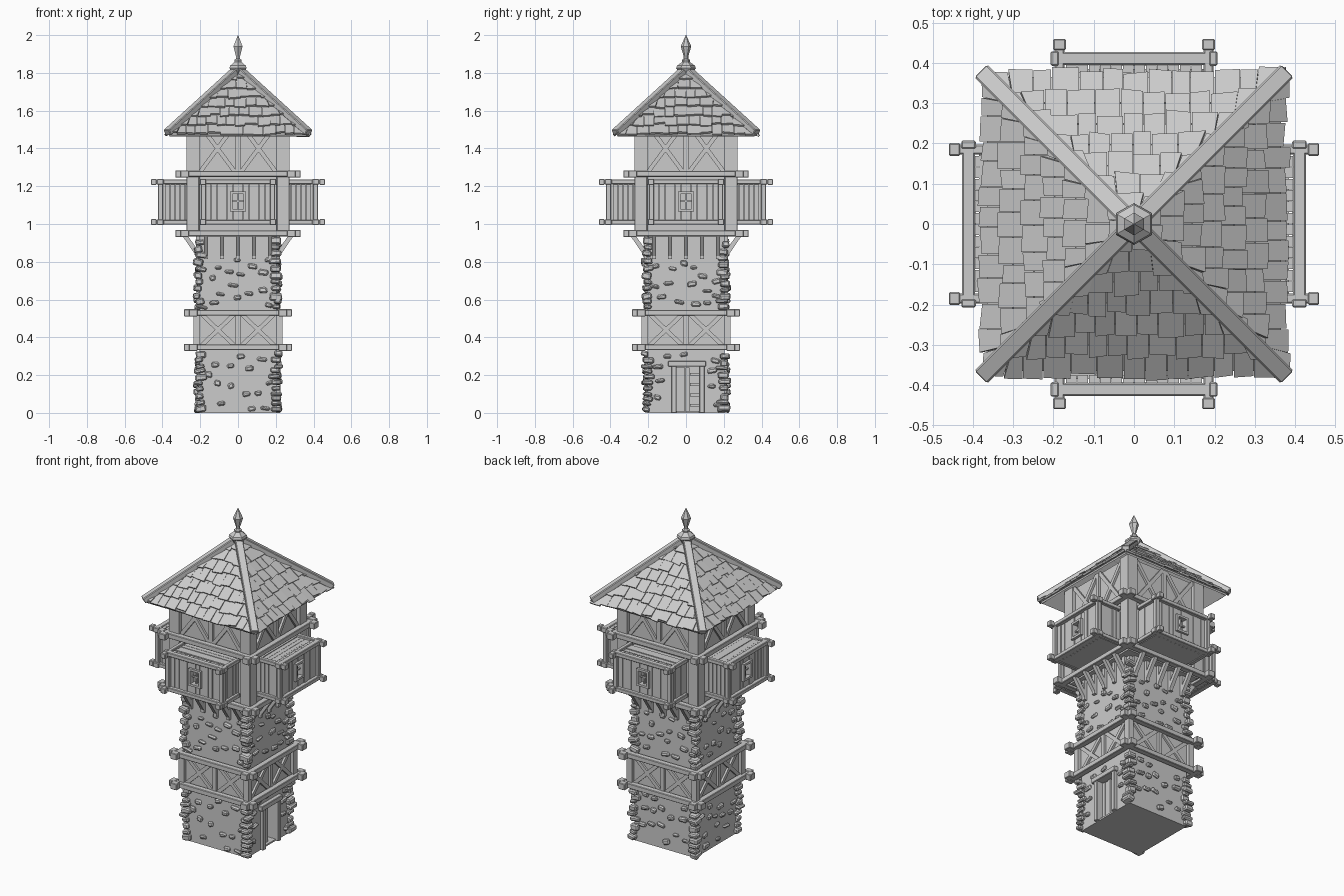
import bpy, bmesh, math, random
from mathutils import Matrix, Vector

random.seed(4)
if "Cube" in bpy.data.objects:
    bpy.data.objects.remove(bpy.data.objects["Cube"])

grey = bpy.data.materials.new("plain grey")
grey.use_nodes = True
COLOUR = (0.6, 0.6, 0.6, 1)
grey.diffuse_color = COLOUR
grey.node_tree.nodes["Principled BSDF"].inputs["Base Color"].default_value = COLOUR

# Everything is laid out on the front (-y) side, then turned to the other sides
TURNS = [Matrix.Rotation(i * math.pi / 2, 4, 'Z') for i in range(4)]
uni = random.uniform


def finish(bm, name, bevel=0):
    bmesh.ops.recalc_face_normals(bm, faces=bm.faces)
    mesh = bpy.data.meshes.new(name)
    bm.to_mesh(mesh)
    bm.free()
    obj = bpy.data.objects.new(name, mesh)
    mesh.materials.append(grey)
    bpy.context.scene.collection.objects.link(obj)
    if bevel:
        mod = obj.modifiers.new("bevel", 'BEVEL')
        mod.width = bevel
        mod.segments = 1
    return obj


def block(bm, centre, size, turn=Matrix(), rot=Matrix()):
    m = turn @ Matrix.Translation(centre) @ rot @ Matrix.Diagonal((*size, 1))
    return bmesh.ops.create_cube(bm, size=1, matrix=m)["verts"]


def span(bm, x, y, z, turn=Matrix()):
    """Block given by its (low, high) range on each axis."""
    r = (x, y, z)
    return block(bm, [(a + b) / 2 for a, b in r], [b - a for a, b in r], turn)


def beam(bm, p, q, depth, width, turn=Matrix()):
    p, q = Vector(p), Vector(q)
    rot = (q - p).to_track_quat('X', 'Z').to_matrix().to_4x4()
    block(bm, (p + q) / 2, ((q - p).length, depth, width), turn, rot)


def stone(bm, centre, size, turn):
    rot = Matrix.Rotation(uni(-0.25, 0.25), 4, 'Y')
    verts = block(bm, centre, size, turn, rot)
    for v in verts:
        v.co += Vector((uni(-1, 1), uni(-1, 1), uni(-1, 1))) * 0.004


def ring(name, z, dist, reach, thick=0.03):
    """Crossing beams round the tower with chunky end caps."""
    bm = bmesh.new()
    for t in TURNS:
        block(bm, (0, -dist, z), (2 * reach - 0.02, 0.036, thick), t)
        for s in (-1, 1):
            block(bm, (s * (reach - 0.018), -dist, z), (0.036, 0.044, thick + 0.008), t)
    finish(bm, name, 0.003)


def cross_panel(name, z0, z1, half, post):
    """Corner posts, middle post and two crossed braces on each side."""
    bm = bmesh.new()
    inner = half - post
    for t in TURNS:
        span(bm, (-half, -inner), (-half, -inner), (z0, z1), t)
        span(bm, (-0.012, 0.012), (0.008 - half, 0.03 - half), (z0, z1), t)
        for s in (-1, 1):
            for a, b in ((z0, z1), (z1, z0)):
                beam(bm, (s * 0.012, 0.018 - half, a), (s * inner, 0.018 - half, b), 0.016, 0.022, t)
    finish(bm, name)


# Stone shaft with a door recess
bm = bmesh.new()
span(bm, (-0.205, 0.205), (-0.205, 0.205), (0, 0.95))
shaft = finish(bm, "stone_shaft")
bm = bmesh.new()
span(bm, (-0.05, 0.07), (-0.3, -0.06), (0.01, 0.245), TURNS[1])
cutter = finish(bm, "door_cutter")
cutter.hide_render = True
mod = shaft.modifiers.new("door", 'BOOLEAN')
mod.operation = 'DIFFERENCE'
mod.object = cutter
bpy.context.view_layer.objects.active = shaft
bpy.ops.object.modifier_apply(modifier="door")
bpy.data.objects.remove(cutter)

# Door frame, leaf and steps behind it
bm = bmesh.new()
for x in (-0.064, 0.084):
    block(bm, (x, -0.205, 0.125), (0.028, 0.04, 0.25), TURNS[1])
block(bm, (0.005, -0.207, 0.26), (0.2, 0.046, 0.03), TURNS[1])
finish(bm, "door_frame", 0.003)
bm = bmesh.new()
for i in range(3):
    block(bm, (-0.038 + i * 0.023, -0.18 + 0.004 * (i % 2), 0.125), (0.022, 0.015, 0.23), TURNS[1])
for i in range(4):
    block(bm, (0.045, -0.12, 0.04 + i * 0.055), (0.05, 0.03, 0.014), TURNS[1])
finish(bm, "door_leaf")

# Scattered wall stones and corner stones
bm = bmesh.new()
for side, t in enumerate(TURNS):
    for z0, z1, count in ((0.02, 0.31, 14), (0.57, 0.82, 15)):
        spots = []
        for _ in range(200):
            p = Vector((uni(-0.17, 0.17), uni(z0, z1)))
            door = side == 1 and z0 < 0.1 and abs(p.x) < 0.13 and p.y < 0.3
            if len(spots) < count and not door and all((p - q).length > 0.055 for q in spots):
                spots.append(p)
                stone(bm, (p.x, -0.205, p.y), (uni(0.03, 0.055), 0.028, uni(0.018, 0.03)), t)
    for z0, z1 in ((0.012, 0.32), (0.56, 0.92)):
        z = z0
        while z < z1:
            h = uni(0.02, 0.036)
            a, b = uni(0.035, 0.065), uni(0.035, 0.065)
            out = uni(0.218, 0.238)
            stone(bm, (a / 2 - out, b / 2 - out, max(z, h / 2 + 0.006)), (a, b, h), t)
            z += h + uni(0, 0.012)
finish(bm, "wall_stones", 0.007)

# Lower timber band
bm = bmesh.new()
span(bm, (-0.213, 0.213), (-0.213, 0.213), (0.35, 0.53))
finish(bm, "lower_band_wall")
cross_panel("lower_band_braces", 0.35, 0.53, 0.235, 0.035)
ring("lower_ring", 0.347, 0.237, 0.285)
ring("middle_ring", 0.53, 0.237, 0.285)

# Corbels under the upper storey
bm = bmesh.new()
for t in TURNS:
    for i in range(-2, 3):
        x = i * 0.085
        beam(bm, (x, -0.21, 0.835), (x, -0.285, 0.945), 0.022, 0.024, t)
        span(bm, (x - 0.011, x + 0.011), (-0.222, -0.2), (0.815, 0.94), t)
finish(bm, "corbels")

# Upper storey
bm = bmesh.new()
span(bm, (-0.25, 0.25), (-0.25, 0.25), (0.94, 1.53))
finish(bm, "upper_wall")
bm = bmesh.new()
for t in TURNS:
    span(bm, (-0.273, -0.205), (-0.273, -0.205), (0.95, 1.27), t)
finish(bm, "upper_corner_posts", 0.003)
cross_panel("upper_braces", 1.27, 1.53, 0.273, 0.068)
ring("floor_ring", 0.95, 0.282, 0.332)
ring("upper_ring", 1.265, 0.282, 0.332)

# Projecting bays: core, planks, timber frame and window
core, planks, frame, window = [bmesh.new() for _ in range(4)]
for t in TURNS:
    span(core, (-0.17, 0.17), (-0.38, -0.24), (1.0, 1.215), t)
    n = 12
    w = 0.34 / n
    for i in range(n):
        x = -0.17 + (i + 0.5) * w
        front = -0.403 - uni(0, 0.006)
        xs = (x - w / 2 + 0.001, x + w / 2 - 0.001)
        pieces = ((1.0, 1.08), (1.16, 1.23)) if abs(x) < 0.03 else ((1.0, 1.23),)
        for zs in pieces:
            span(planks, xs, (front, -0.375), zs, t)
    for i in range(5):
        y = -0.265 - i * 0.027
        top = 1.222 + uni(0, 0.005)
        span(planks, (-0.17, 0.17), (y - 0.0125, y + 0.0125), (1.2, top), t)
        for s in (-1, 1):
            block(planks, (s * 0.172, y, 1.11), (0.012 + uni(0, 0.006), 0.025, 0.2), t)
    for z in (1.01, 1.223):
        block(frame, (0, -0.411, z), (0.4, 0.032, 0.024), t)
        for s in (-1, 1):
            span(frame, (s * 0.185 - 0.012, s * 0.185 + 0.012), (-0.45, -0.26), (z - 0.012, z + 0.012), t)
            block(frame, (s * 0.185, -0.446, z), (0.032, 0.028, 0.032), t)
            block(frame, (s * 0.197, -0.411, z), (0.02, 0.036, 0.03), t)
    for s in (-1, 1):
        block(frame, (s * 0.183, -0.411, 1.117), (0.026, 0.026, 0.21), t)
        block(window, (s * 0.035, -0.41, 1.12), (0.014, 0.02, 0.1), t)
        block(window, (0, -0.41, 1.12 + s * 0.046), (0.084, 0.02, 0.013), t)
    block(window, (0, -0.398, 1.12), (0.008, 0.01, 0.085), t)
    block(window, (0, -0.398, 1.12), (0.06, 0.01, 0.008), t)
finish(core, "bay_core")
finish(planks, "bay_planks")
finish(frame, "bay_frame", 0.003)
finish(window, "bay_window")

# Roof deck: an open pyramid under the shingles
EAVE, BASE, APEX = 0.365, 1.472, 1.81
bm = bmesh.new()
bmesh.ops.create_cone(bm, cap_ends=False, segments=4, radius1=EAVE * math.sqrt(2), radius2=0.01,
                      depth=APEX - BASE,
                      matrix=Matrix.Translation((0, 0, (APEX + BASE) / 2)) @ Matrix.Rotation(math.pi / 4, 4, 'Z'))
deck = finish(bm, "roof_deck")
deck.modifiers.new("thickness", 'SOLIDIFY').thickness = 0.012

# Shingles: overlapping ragged slabs, clipped at the hips
bm = bmesh.new()
ROWS, slope = 7, (APEX - BASE) / EAVE
up = Vector((0, 1, 1 / slope)).normalized()
normal = Vector((0, -slope, 1)).normalized()
for t in TURNS:
    for row in range(ROWS):
        low = EAVE * (1 - row / ROWS) + 0.004
        high = max(low - 1.35 * EAVE / ROWS, 0.005)
        x = -low - uni(0, 0.02)
        while x < low:
            w = uni(0.045, 0.07)
            drop, lift = uni(-0.007, 0.008), uni(0.014, 0.022)
            verts = []
            for r, rise in ((low, lift), (high, 0.004)):
                for px in (x, x + w - 0.002):
                    sag = (drop + uni(-0.004, 0.004)) if r == low else 0
                    limit = r + sag
                    px = min(max(px, -limit), limit)
                    point = Vector((px, -limit, APEX - slope * limit))
                    for thick in (-0.012, 0):
                        verts.append(bm.verts.new(t @ (point + normal * (rise + thick))))
            for quad in ("0231", "4576", "0154", "2673", "0462", "1375"):
                bm.faces.new([verts[int(c)] for c in quad])
            x += w
bmesh.ops.dissolve_degenerate(bm, dist=0.0005, edges=bm.edges)
finish(bm, "shingles")

# Hip beams
bm = bmesh.new()
for t in TURNS:
    beam(bm, (-0.375, -0.375, 1.483), (-0.01, -0.01, 1.815), 0.044, 0.034, t)
finish(bm, "hip_beams", 0.004)

# Finial: six-sided turned profile
profile = [(0.03, 1.79), (0.052, 1.825), (0.048, 1.838), (0.02, 1.858), (0.022, 1.868),
           (0.012, 1.876), (0.012, 1.887), (0.028, 1.94), (0.001, 2.0)]
bm = bmesh.new()
loops = [[bm.verts.new((r * math.sin(k * math.pi / 3), r * math.cos(k * math.pi / 3), z)) for k in range(6)]
         for r, z in profile]
for a, b in zip(loops, loops[1:]):
    for k in range(6):
        j = (k + 1) % 6
        bm.faces.new((a[k], a[j], b[j], b[k]))
bm.faces.new(loops[0])
bm.faces.new(loops[-1])
finish(bm, "finial")
